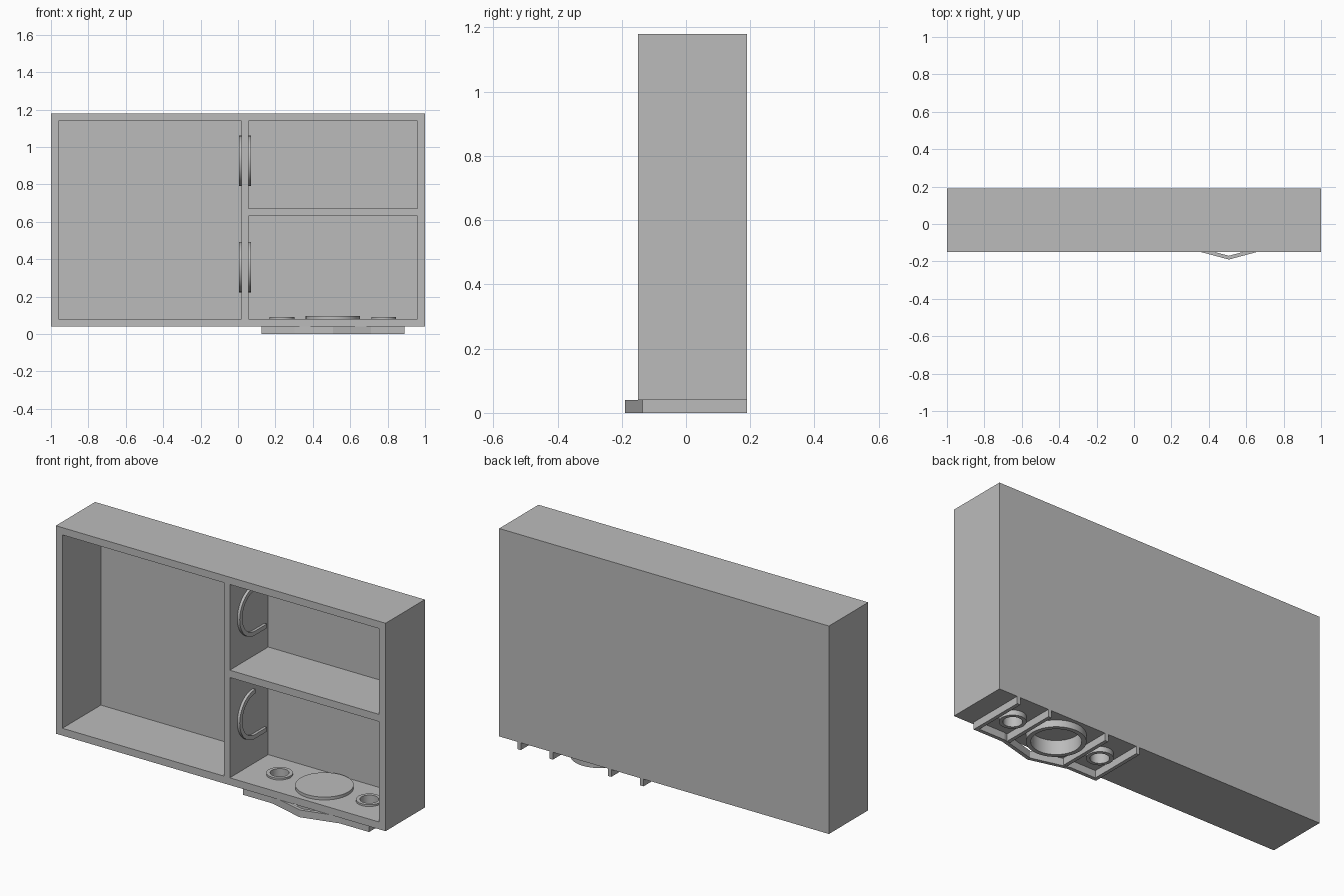
import bpy
import math

default = bpy.data.objects.get("Cube")
if default:
    bpy.data.objects.remove(default, do_unlink=True)

grey = bpy.data.materials.new("plain grey")
grey.use_nodes = True
colour = (0.5, 0.5, 0.5, 1)
grey.diffuse_color = colour
grey.node_tree.nodes["Principled BSDF"].inputs["Base Color"].default_value = colour


def prism(name, outline, low, high, axis="z"):
    """Extrude a closed outline: (x, y) along z, or (y, z) along x."""
    def place(p, h):
        return (p[0], p[1], h) if axis == "z" else (h, p[0], p[1])
    n = len(outline)
    verts = [place(p, h) for h in (low, high) for p in outline]
    faces = [list(range(n))[::-1], list(range(n, 2 * n))]
    faces += [[i, (i + 1) % n, n + (i + 1) % n, n + i] for i in range(n)]
    mesh = bpy.data.meshes.new(name)
    mesh.from_pydata(verts, [], faces)
    mesh.materials.append(grey)
    obj = bpy.data.objects.new(name, mesh)
    bpy.context.collection.objects.link(obj)
    return obj


def box(name, x0, x1, y0, y1, z0, z1):
    return prism(name, [(x0, y0), (x1, y0), (x1, y1), (x0, y1)], z0, z1)


def disc(name, x, y, radius, z0, z1):
    turn = [math.tau * i / 64 for i in range(64)]
    return prism(name, [(x + radius * math.cos(a), y + radius * math.sin(a)) for a in turn], z0, z1)


def cut(target, cutter):
    mod = target.modifiers.new("cut", "BOOLEAN")
    mod.operation, mod.solver, mod.object = "DIFFERENCE", "EXACT", cutter
    cutter.hide_render = True
    bpy.context.view_layer.objects.active = target
    bpy.ops.object.modifier_apply(modifier=mod.name)
    bpy.data.objects.remove(cutter, do_unlink=True)


def smooth(obj):
    bpy.ops.object.select_all(action="DESELECT")
    obj.select_set(True)
    bpy.context.view_layer.objects.active = obj
    bpy.ops.object.shade_smooth_by_angle(angle=math.radians(30))


FRONT, BACK, INNER_BACK = -0.15, 0.19, 0.183
MID_X, MID_Y = 0.507, 0.025

# Cabinet with one tall and two stacked compartments
cabinet = box("cabinet", -1, 1, FRONT, BACK, 0.04, 1.18)
for x0, x1, z0, z1 in [(-0.96, 0.02, 0.08, 1.14), (0.055, 0.96, 0.67, 1.14), (0.055, 0.96, 0.08, 0.63)]:
    cut(cabinet, box("opening", x0, x1, FRONT - 0.1, INNER_BACK, z0, z1))

# Small open rings set through the floor
for side, label in ((-1, "right"), (1, "left")):
    x = MID_X + side * 0.272
    cut(cabinet, disc("hole", x, MID_Y, 0.06, 0, 0.12))
    ring = disc(label + "_small_ring", x, MID_Y, 0.066, 0.012, 0.09)
    cut(ring, disc("bore", x, MID_Y, 0.047, -0.1, 0.2))
    smooth(ring)

# Large cup, closed on top and hollow below
cut(cabinet, disc("hole", MID_X, MID_Y, 0.14, 0, 0.12))
cup = disc("large_cup", MID_X, MID_Y, 0.145, 0.003, 0.096)
cut(cup, disc("bore", MID_X, MID_Y, 0.122, -0.1, 0.08))
smooth(cup)

# Ribs under the floor
for i, x in enumerate((0.125, 0.32, 0.674, 0.869)):
    box(f"under_rib_{i + 1}", x, x + 0.02, -0.12, BACK, 0, 0.04)

# Pointed front rail joining the ribs
edge = [(-0.382, -0.135), (-0.205, -0.135), (0, -0.19), (0.205, -0.135), (0.382, -0.135)]
rail = [(MID_X + x, y) for x, y in edge] + [(MID_X + x, y + 0.02) for x, y in reversed(edge)]
prism("front_rail", rail, 0, 0.04)

# Curved hooks on both faces of the divider
for level, z in (("lower", 0.358), ("upper", 0.925)):
    def arc(radius):
        angles = [math.pi / 2 + math.pi * i / 32 for i in range(33)]
        return [(0.05 + radius * math.cos(a), z + radius * math.sin(a)) for a in angles]
    outer, inner = arc(0.135), arc(0.112)
    outline = outer + [(0.15, z - 0.135), (0.15, z - 0.112)] + inner[::-1]
    for label, x in (("right", 0.005), ("left", 0.055)):
        smooth(prism(f"{level}_{label}_hook", outline, x, x + 0.015, "x"))
